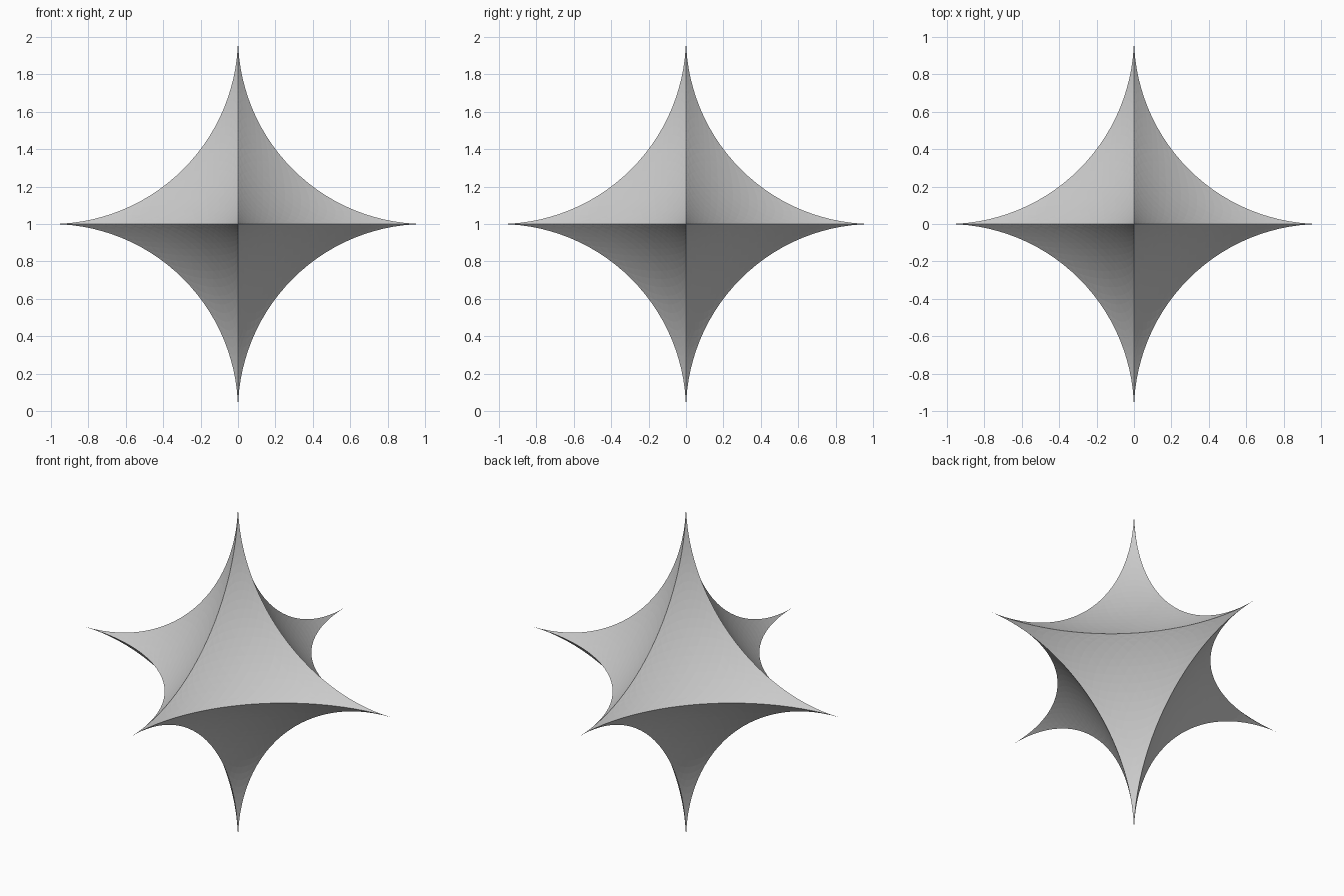
import bpy, bmesh
from math import cos, pi, sqrt
from mathutils import Vector

if "Cube" in bpy.data.objects:
    bpy.data.objects.remove(bpy.data.objects["Cube"])

N = 28                       # segments along each curved edge
CENTRE = Vector((1, 1, 1))   # carving sphere, radius sqrt(2), at a cube corner


def carved_point(i, j):
    """Point of one octant, pushed onto the carving sphere along a ray from the middle."""
    d = Vector([1 - cos(k / N * pi / 2) for k in (i, j, N - i - j)]).normalized()
    b = d.dot(CENTRE)
    return d * (b - sqrt(max(b * b - 1, 0)))


bm = bmesh.new()

# One concave triangular face
grid = {(i, j): bm.verts.new(carved_point(i, j))
        for i in range(N + 1) for j in range(N + 1 - i)}
for i in range(N):
    for j in range(N - i):
        bm.faces.new((grid[i, j], grid[i + 1, j], grid[i, j + 1]))
        if i + j < N - 1:
            bm.faces.new((grid[i + 1, j], grid[i + 1, j + 1], grid[i, j + 1]))

# Mirror across the three planes to get all eight faces
for axis in range(3):
    scale = Vector((1, 1, 1))
    scale[axis] = -1
    copy = bmesh.ops.duplicate(bm, geom=bm.verts[:] + bm.edges[:] + bm.faces[:])["geom"]
    verts = [g for g in copy if isinstance(g, bmesh.types.BMVert)]
    faces = [g for g in copy if isinstance(g, bmesh.types.BMFace)]
    bmesh.ops.scale(bm, vec=scale, verts=verts)
    bmesh.ops.reverse_faces(bm, faces=faces)
bmesh.ops.remove_doubles(bm, verts=bm.verts[:], dist=1e-5)
bmesh.ops.recalc_face_normals(bm, faces=bm.faces[:])
bmesh.ops.translate(bm, vec=(0, 0, 1), verts=bm.verts[:])

mesh = bpy.data.meshes.new("six_pointed_star")
bm.to_mesh(mesh)
bm.free()
star = bpy.data.objects.new("six_pointed_star", mesh)
bpy.context.collection.objects.link(star)
